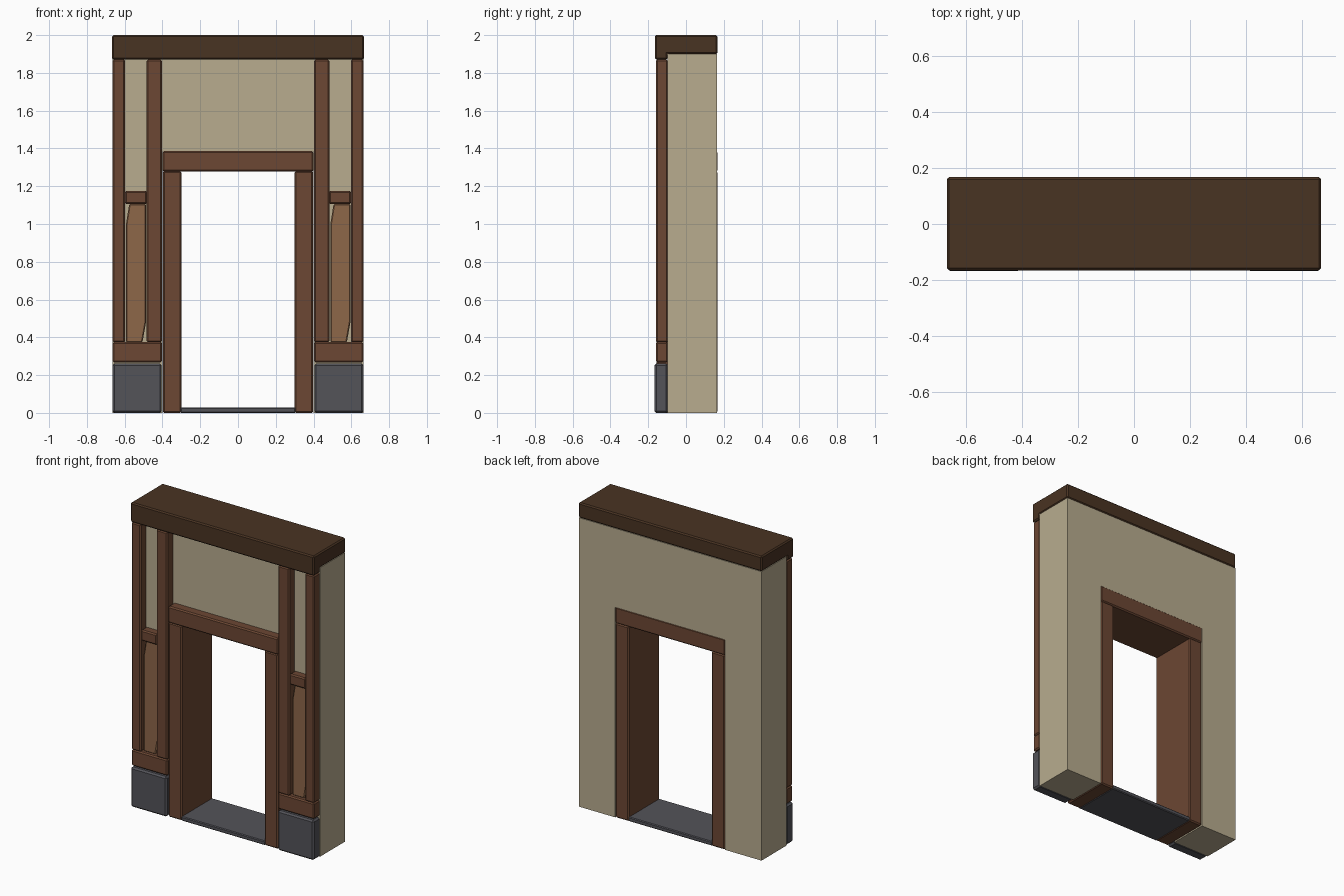
import bpy, bmesh

if "Cube" in bpy.data.objects:
    bpy.data.objects.remove(bpy.data.objects["Cube"])


def material(name, rgb):
    lin = [((c / 255 + 0.055) / 1.055) ** 2.4 for c in rgb]
    m = bpy.data.materials.new(name)
    m.diffuse_color = (*lin, 1)
    m.use_nodes = True
    m.node_tree.nodes["Principled BSDF"].inputs["Base Color"].default_value = m.diffuse_color
    return m


PLASTER = material("plaster", (184, 172, 143))
TIMBER = material("timber", (108, 71, 51))
DARK = material("dark timber", (73, 51, 34))
BOARD = material("light board", (141, 103, 73))
STONE = material("grey stone", (83, 83, 89))


def prism(name, pts, axis, lo, hi, mat, bevel=0.0):
    """Extrude a 2D outline along y (points are x,z) or x (points are y,z)."""
    def place(p, d):
        return (p[0], d, p[1]) if axis == "y" else (d, p[0], p[1])
    bm = bmesh.new()
    face = bm.faces.new([bm.verts.new(place(p, lo)) for p in pts])
    new = bmesh.ops.extrude_face_region(bm, geom=[face])["geom"]
    for v in new:
        if isinstance(v, bmesh.types.BMVert):
            v.co["xyz".index(axis)] = hi
    bmesh.ops.recalc_face_normals(bm, faces=bm.faces[:])
    me = bpy.data.meshes.new(name)
    bm.to_mesh(me)
    bm.free()
    me.materials.append(mat)
    ob = bpy.data.objects.new(name, me)
    bpy.context.collection.objects.link(ob)
    if bevel:
        mod = ob.modifiers.new("chamfer", "BEVEL")
        mod.width = bevel
        mod.segments = 1
    return ob


def box(name, x0, x1, y0, y1, z0, z1, mat, bevel=0.008):
    return prism(name, [(x0, z0), (x1, z0), (x1, z1), (x0, z1)], "y", y0, y1, mat, bevel)


# plaster wall with door opening
prism("wall", [(-.664, 0), (-.40, 0), (-.40, 1.38), (.40, 1.38), (.40, 0),
               (.664, 0), (.664, 1.9), (-.664, 1.9)], "y", -.097, .164, PLASTER)

# top beam, with a lip hanging over the front of the wall
prism("top_beam", [(-.165, 1.87), (-.097, 1.87), (-.097, 1.9), (.167, 1.9),
                   (.167, 2), (-.165, 2)], "x", -.667, .667, DARK, .008)

# door frame and threshold
box("door_lintel", -.40, .40, -.157, .167, 1.277, 1.386, TIMBER)
box("threshold", -.305, .305, -.155, .164, 0, .028, STONE, .005)

for side, s in (("left", -1), ("right", 1)):
    def pair(name, a, b, *rest):
        x0, x1 = sorted((a * s, b * s))
        return box(f"{side}_{name}", x0, x1, *rest)

    pair("door_jamb", .30, .398, -.155, .167, 0, 1.28, TIMBER)
    # facade timbers over a stone footing
    pair("inner_post", .402, .484, -.16, -.095, .373, 1.87, TIMBER)
    pair("outer_post", .597, .664, -.16, -.095, .373, 1.87, TIMBER)
    pair("bottom_rail", .402, .664, -.16, -.095, .268, .375, TIMBER)
    pair("middle_rail", .482, .599, -.155, -.095, 1.105, 1.176, TIMBER)
    pair("stone_base", .404, .665, -.167, -.095, 0, .262, STONE, .01)
    # slanted infill board, same lean on both sides
    c = .541 * s
    prism(f"{side}_brace", [(c - .052, .373), (c + .035, .373), (c + .054, .48),
                            (c + .054, 1.106), (c - .035, 1.106), (c - .052, 1.0)],
          "y", -.135, -.095, BOARD, .006)
